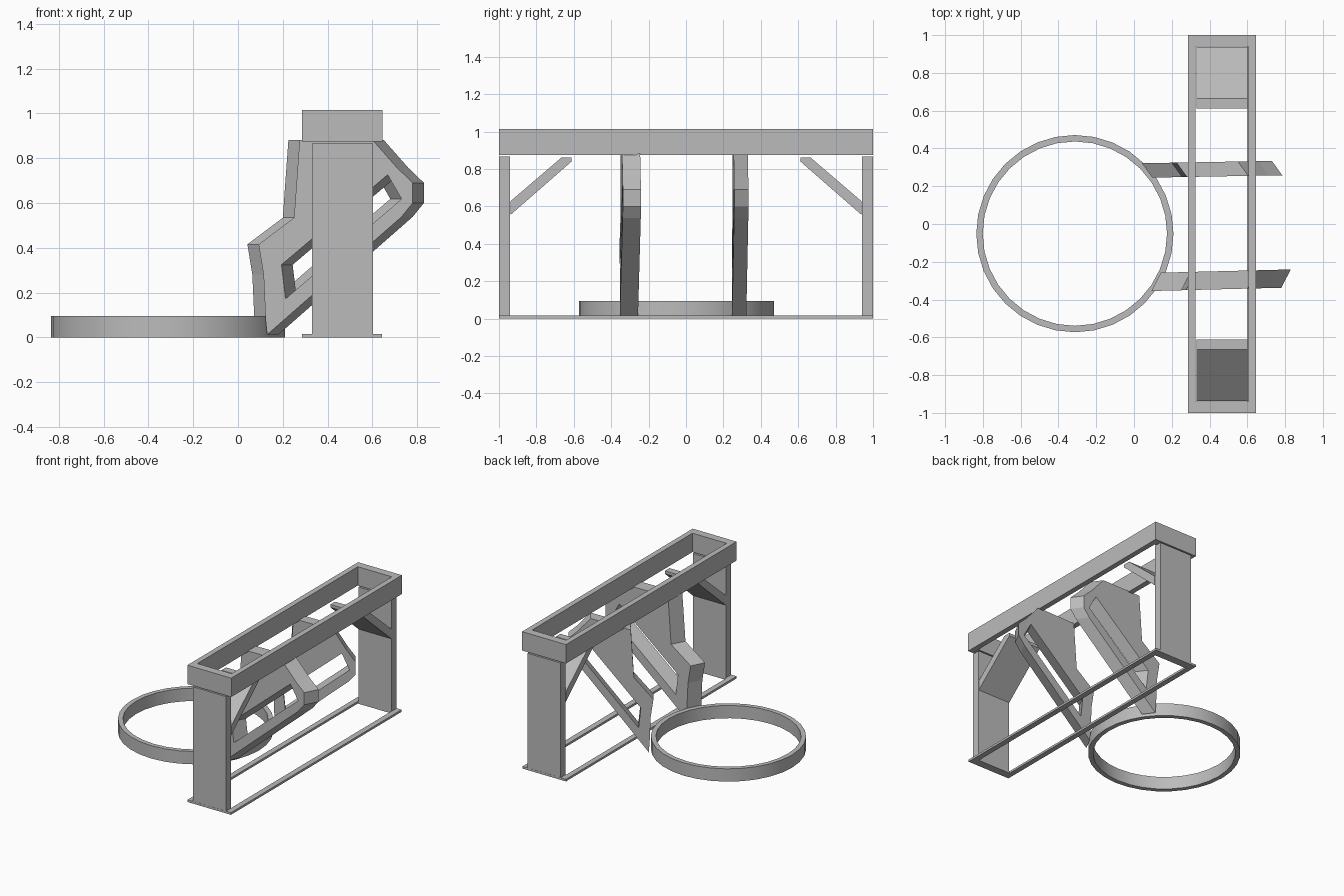
import bpy, bmesh, math
from mathutils import Vector

cube = bpy.data.objects.get("Cube")
if cube:
    bpy.data.objects.remove(cube, do_unlink=True)

GREY = (0.5, 0.5, 0.5, 1)
grey = bpy.data.materials.new("plain grey")
grey.use_nodes = True
grey.diffuse_color = GREY
grey.node_tree.nodes["Principled BSDF"].inputs["Base Color"].default_value = GREY


def prism(name, loops, place, sweep):
    """Fill an outline (plus optional hole) and sweep it into a solid."""
    bm = bmesh.new()
    edges = []
    for loop in loops:
        vs = [bm.verts.new(place(a, b)) for a, b in loop]
        edges += [bm.edges.new((v, vs[i - 1])) for i, v in enumerate(vs)]
    bmesh.ops.triangle_fill(bm, edges=edges, use_beauty=True)
    ext = bmesh.ops.extrude_face_region(bm, geom=bm.faces[:])
    top = [g for g in ext["geom"] if isinstance(g, bmesh.types.BMVert)]
    bmesh.ops.translate(bm, verts=top, vec=Vector(sweep))
    bmesh.ops.dissolve_limit(bm, angle_limit=0.005, verts=bm.verts[:], edges=bm.edges[:])
    bmesh.ops.recalc_face_normals(bm, faces=bm.faces[:])
    mesh = bpy.data.meshes.new(name)
    bm.to_mesh(mesh)
    bm.free()
    mesh.materials.append(grey)
    obj = bpy.data.objects.new(name, mesh)
    bpy.context.collection.objects.link(obj)
    return obj


def rect(x0, x1, y0, y1):
    return [(x0, y0), (x1, y0), (x1, y1), (x0, y1)]


def circle(cx, cy, r, n=32):
    return [(cx + r * math.cos(math.tau * i / n), cy + r * math.sin(math.tau * i / n))
            for i in range(n)]


# Open rectangular frames at the top and on the floor
opening = rect(0.325, 0.605, -0.94, 0.94)
prism("top_frame", [rect(0.285, 0.645, -1, 1), opening],
      lambda x, y: (x, y, 0.875), (0, 0, 0.14))
prism("base_frame", [rect(0.285, 0.642, -1, 1), rect(0.325, 0.6, -0.94, 0.94)],
      lambda x, y: (x, y, 0), (0, 0, 0.016))

# End posts and their diagonal braces, mirrored front to back
brace = [(0.938, 0.628), (0.665, 0.862), (0.612, 0.862), (0.612, 0.84), (0.938, 0.555)]
for label, side in (("front", -1), ("back", 1)):
    def place(y, z, side=side):
        return (0.33, side * y, z)
    prism(label + "_post", [rect(0.94, 0.999, 0.016, 0.866)], place, (0.272, 0, 0))
    prism(label + "_brace", [brace], place, (0.272, 0, 0))

# Floor ring
ring = prism("floor_ring", [circle(-0.313, -0.051, 0.522), circle(-0.313, -0.051, 0.488)],
             lambda x, y: (x, y, 0), (0, 0, 0.095))
bpy.context.view_layer.objects.active = ring
ring.select_set(True)
bpy.ops.object.shade_smooth_by_angle(angle=math.radians(30))

# Two slotted, skewed side plates
plate = [(0.13, 0.012), (0.123, 0.08), (0.114, 0.28), (0.092, 0.415), (0.25, 0.534),
         (0.275, 0.882), (0.6, 0.882), (0.71, 0.757), (0.78, 0.69), (0.78, 0.6),
         (0.73, 0.538)]
slot = [(0.194, 0.324), (0.212, 0.172), (0.73, 0.618), (0.668, 0.726)]
prism("front_plate", [plate, slot],
      lambda x, z: (x, -0.357 + 0.025 * x, z), (0.05, 0.097, 0))
prism("back_plate", [plate, slot],
      lambda x, z: (x - 0.05, 0.32 + 0.018 * x, z), (0.055, -0.076, 0))
